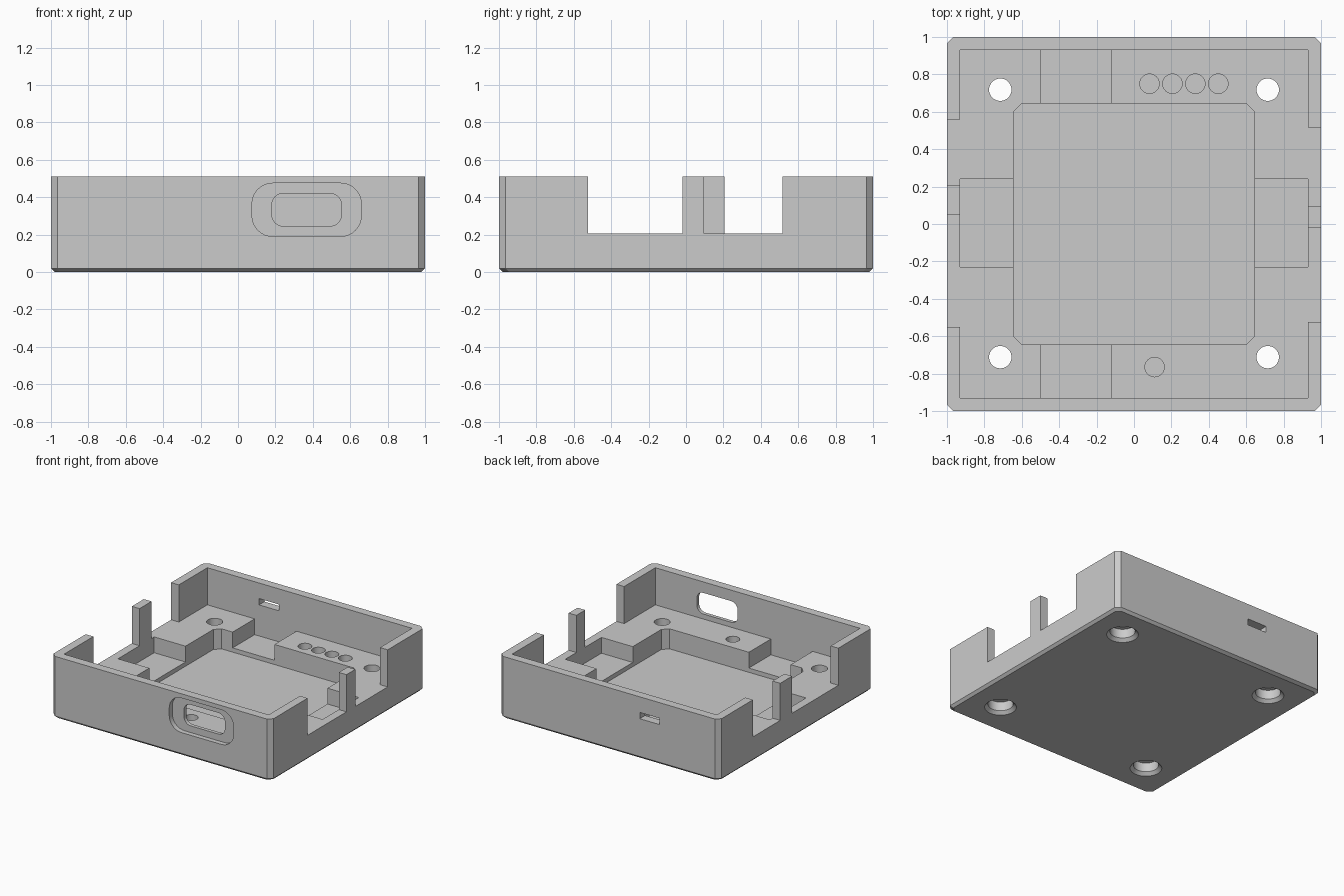
import bpy, bmesh, math
from mathutils import Matrix

if "Cube" in bpy.data.objects:
    bpy.data.objects.remove(bpy.data.objects["Cube"])

HEIGHT, LEDGE, CHANNEL, RECESS = 0.51, 0.205, 0.075, 0.04
INNER = 0.93

grey = bpy.data.materials.new("light grey plastic")
grey.use_nodes = True
colour = (0.6, 0.6, 0.6, 1)
grey.diffuse_color = colour
grey.node_tree.nodes["Principled BSDF"].inputs["Base Color"].default_value = colour


def outline(w, h, r, steps=1):
    """Half-sizes w, h; corner size r; one step gives a chamfer."""
    points = []
    for i, (sx, sy) in enumerate([(1, 1), (-1, 1), (-1, -1), (1, -1)]):
        for s in range(steps + 1):
            a = math.pi / 2 * (i + s / steps)
            points.append((sx * (w - r) + r * math.cos(a), sy * (h - r) + r * math.sin(a)))
    return points


def circle(r, n=32):
    return [(r * math.cos(math.tau * i / n), r * math.sin(math.tau * i / n)) for i in range(n)]


def loft(name, rings, matrix=Matrix()):
    """Closed solid through (outline, z) rings of equal point count."""
    bm = bmesh.new()
    loops = [[bm.verts.new((x, y, z)) for x, y in pts] for pts, z in rings]
    for low, high in zip(loops, loops[1:]):
        for i in range(len(low)):
            j = (i + 1) % len(low)
            bm.faces.new((low[i], low[j], high[j], high[i]))
    bm.faces.new(loops[0][::-1])
    bm.faces.new(loops[-1])
    bm.transform(matrix)
    bmesh.ops.recalc_face_normals(bm, faces=bm.faces)
    mesh = bpy.data.meshes.new(name)
    bm.to_mesh(mesh)
    bm.free()
    mesh.materials.append(grey)
    obj = bpy.data.objects.new(name, mesh)
    bpy.context.collection.objects.link(obj)
    return obj


def box(name, x0, x1, y0, y1, z0, z1):
    pts = [(x0, y0), (x1, y0), (x1, y1), (x0, y1)]
    return loft(name, [(pts, z0), (pts, z1)])


def at(x, y, z=0):
    return Matrix.Translation((x, y, z))


# Outer block with chamfered corners and bottom edge
body = loft("enclosure_base", [
    (outline(0.98, 0.98, 0.035), 0),
    (outline(1, 1, 0.035), 0.02),
    (outline(1, 1, 0.035), HEIGHT)])

cutters = []

# Cavity, cross channels between the corner pads, and central recess
cutters.append(box("cavity", -INNER, INNER, -INNER, INNER, LEDGE, 0.7))
cutters.append(box("channel_across", -INNER, INNER, -0.23, 0.24, CHANNEL, 0.3))
cutters.append(box("channel_along", -0.5, -0.12, -INNER, INNER, CHANNEL, 0.32))
pocket = outline(0.645, 0.645, 0.045)
cutters.append(loft("recess", [(pocket, RECESS), (pocket, 0.34)]))

# Openings in both side walls, leaving a post between them
for side, spans in ((1, [(-0.525, -0.02), (0.095, 0.515)]),
                    (-1, [(-0.55, 0.05), (0.205, 0.56)])):
    for y0, y1 in spans:
        x0, x1 = sorted((side * 0.9, side * 1.1))
        cutters.append(box("side_opening", x0, x1, y0, y1, LEDGE, 0.8))

# Front port: shallow rounded recess with a through hole
upright = Matrix.Rotation(math.radians(90), 4, "X")
for w, h, r, z, depth in ((0.292, 0.142, 0.11, 0.333, 0.04), (0.186, 0.087, 0.06, 0.333, 0.2)):
    shape = outline(w, h, r, 8)
    cutters.append(loft("port_cutter", [(shape, -depth), (shape, 0.1)],
                        at(0.367, -1, z) @ upright))

# Slot in the back wall
cutters.append(box("back_slot", -0.46, -0.28, 0.88, 1.1, 0.33, 0.382))

# Screw holes with countersunk heads underneath
for x in (-0.715, 0.715):
    for y in (-0.712, 0.718):
        cutters.append(loft("screw_hole", [
            (circle(0.12), -0.01), (circle(0.12), 0), (circle(0.095), 0.025),
            (circle(0.095), 0.1), (circle(0.06), 0.1), (circle(0.06), 0.3)], at(x, y)))

# Blind round holes in the pads
for x, y in [(0.083 + 0.1225 * i, 0.75) for i in range(4)] + [(0.11, -0.765)]:
    cutters.append(loft("pad_hole", [(circle(0.052), 0.08), (circle(0.052), 0.3)], at(x, y)))

# Carve everything out of the block, then drop the cutters
bpy.context.view_layer.objects.active = body
for cutter in cutters:
    cutter.hide_render = True
    mod = body.modifiers.new("cut", "BOOLEAN")
    mod.operation, mod.solver, mod.object = "DIFFERENCE", "EXACT", cutter
    bpy.ops.object.modifier_apply(modifier=mod.name)
    bpy.data.objects.remove(cutter)

bpy.ops.object.select_all(action="DESELECT")
body.select_set(True)
bpy.ops.object.shade_smooth_by_angle(angle=math.radians(30))
